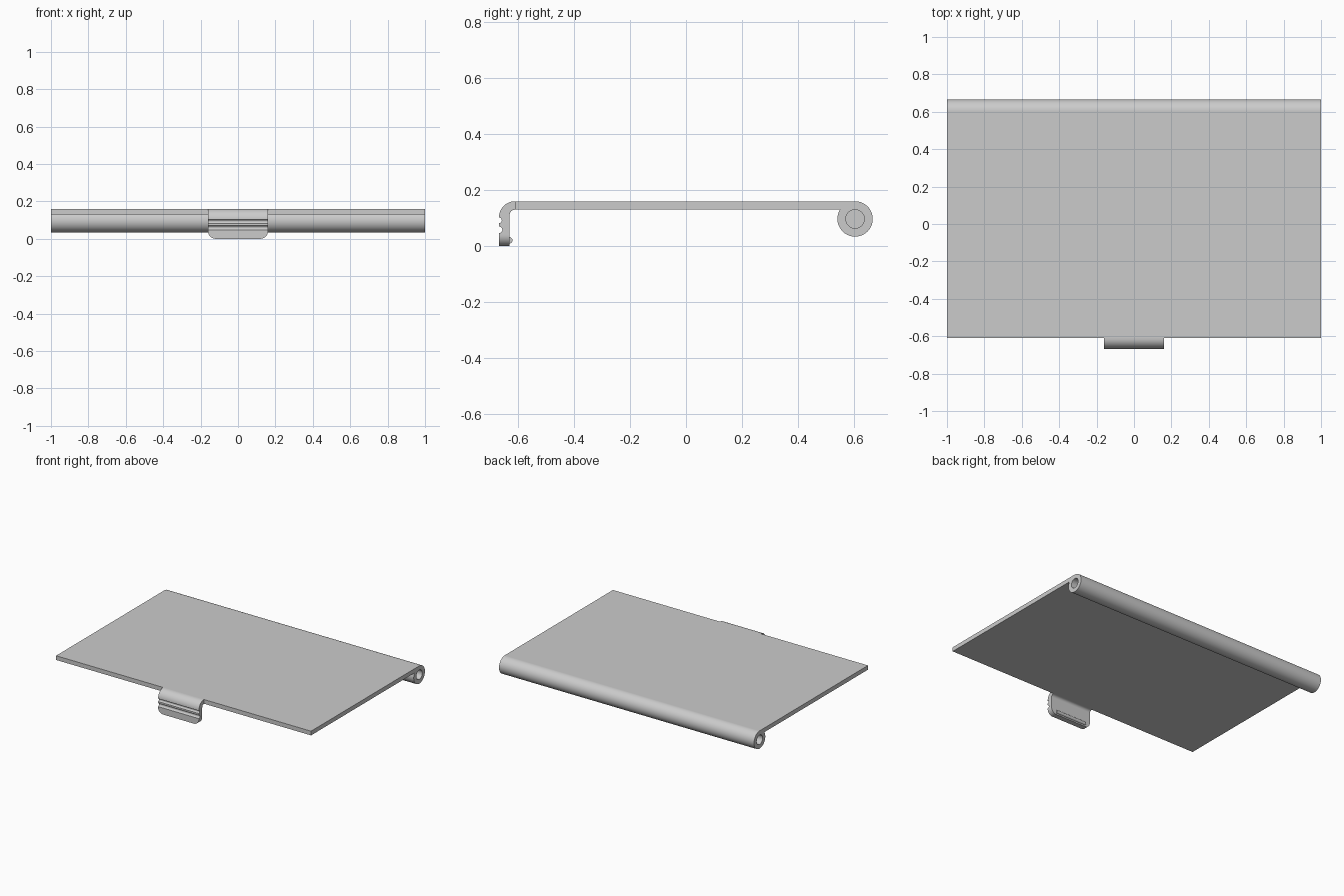
import bpy, bmesh
from math import sin, cos, pi, sqrt

if "Cube" in bpy.data.objects:
    bpy.data.objects.remove(bpy.data.objects["Cube"])

grey = bpy.data.materials.new("light grey")
grey.use_nodes = True
colour = (0.6, 0.6, 0.6, 1)
grey.diffuse_color = colour
grey.node_tree.nodes["Principled BSDF"].inputs["Base Color"].default_value = colour

TOP, UNDER = 0.16, 0.13
FRONT = -0.61
BARREL_Y, BARREL_R = 0.603, 0.063
BARREL_Z = TOP - BARREL_R


def arc(cy, cz, r, start, end, steps):
    """Points on an arc in the y-z plane, angles in degrees."""
    angles = [(start + (end - start) * i / steps) * pi / 180 for i in range(steps + 1)]
    return [(cy + r * cos(a), cz + r * sin(a)) for a in angles]


def loft(name, rings, caps=True):
    """Bridge rings of 3D points in order and close both ends."""
    bm = bmesh.new()
    loops = [[bm.verts.new(p) for p in ring] for ring in rings]
    n = len(loops[0])
    for a, b in zip(loops, loops[1:]):
        for i in range(n):
            j = (i + 1) % n
            bm.faces.new((a[i], a[j], b[j], b[i]))
    bm.faces.new(loops[0])
    bm.faces.new(loops[-1])
    bmesh.ops.remove_doubles(bm, verts=bm.verts, dist=0.00001)
    bmesh.ops.recalc_face_normals(bm, faces=bm.faces)
    mesh = bpy.data.meshes.new(name)
    bm.to_mesh(mesh)
    bm.free()
    mesh.materials.append(grey)
    obj = bpy.data.objects.new(name, mesh)
    bpy.context.collection.objects.link(obj)
    bpy.ops.object.select_all(action="DESELECT")
    obj.select_set(True)
    bpy.context.view_layer.objects.active = obj
    bpy.ops.object.shade_smooth_by_angle(angle=pi / 6)
    return obj


def extrude(name, profile, half):
    return loft(name, [[(x, y, z) for y, z in profile] for x in (-half, half)])


# Flat lid panel, ending against the hinge barrel
meet = 180 - 31.6
panel = [(FRONT, TOP), (FRONT, UNDER)]
panel += arc(BARREL_Y, BARREL_Z, BARREL_R, meet, 90, 12)
extrude("lid_panel", panel, 1)

# Hinge barrel with a blind pin hole in each end
HOLE_R, DEPTH = 0.033, 0.1
stations = [(-1 + DEPTH, HOLE_R), (-1, HOLE_R), (-1, BARREL_R),
            (1, BARREL_R), (1, HOLE_R), (1 - DEPTH, HOLE_R)]
loft("hinge_barrel", [[(x, y, z) for y, z in arc(BARREL_Y, BARREL_Z, r, 0, 360, 64)[:-1]]
                      for x, r in stations])

# Front latch: bent tab with two finger grooves
OUT, IN, BEND = -0.667, -0.629, 0.057
tab = [(FRONT, UNDER)]
tab += [(FRONT, TOP)]
tab += arc(FRONT, TOP - BEND, BEND, 90, 180, 14)
for centre, r in ((0.092, 0.01), (0.058, 0.012)):
    tab += arc(OUT, centre, r, 90, -90, 10)
tab += [(OUT, 0), (IN, 0)]
tab += arc(FRONT, UNDER - 0.019, 0.019, 180, 90, 8)[:-1]

# Slices across the width lift the lower edge into rounded corners
HALF, CORNER = 0.16, 0.04
offsets = [CORNER * (1 - cos(i * pi / 20)) for i in range(11)]
xs = [-HALF + d for d in offsets]
xs += [-x for x in reversed(xs)]
rings = []
for x in xs:
    d = max(0, abs(x) - (HALF - CORNER))
    floor = CORNER - sqrt(max(0, CORNER ** 2 - d ** 2))
    rings.append([(x, y, max(z, floor)) for y, z in tab])
loft("latch_tab", rings)

# Catch bead on the inner face of the latch
extrude("latch_bead", arc(IN - 0.002, 0.021, 0.012, 0, 360, 20)[:-1], 0.12)
